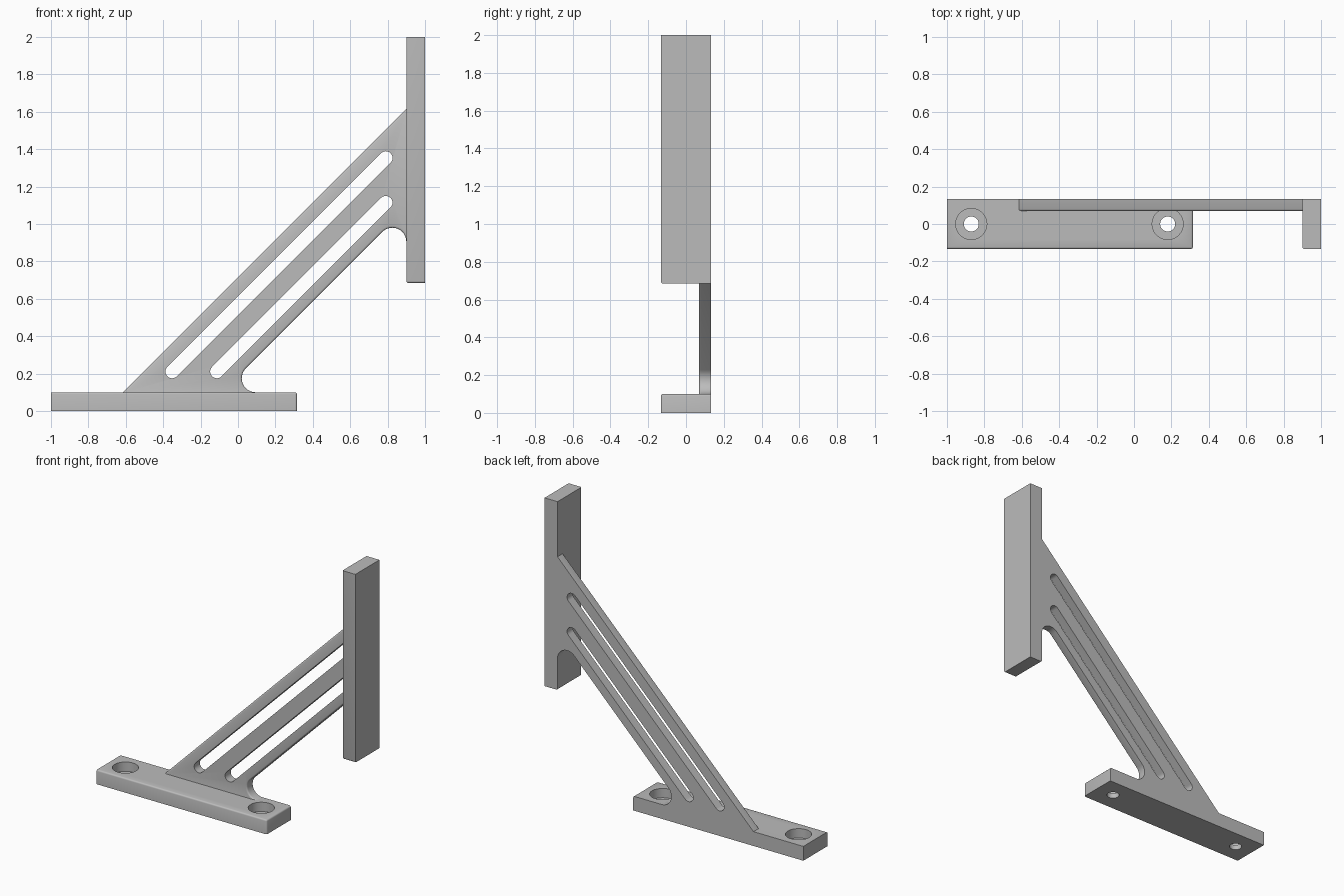
import bpy, bmesh, math
from mathutils import Matrix, Vector

if "Cube" in bpy.data.objects:
    bpy.data.objects.remove(bpy.data.objects["Cube"], do_unlink=True)

HALF = 0.133          # half depth of the mounting bars
THICK = 0.1           # bar thickness
WEB_FRONT = 0.07      # front face of the diagonal web
ROUND = 0.01          # small rounded edges

grey = bpy.data.materials.new("plain_grey")
grey.use_nodes = True
grey.diffuse_color = (0.5, 0.5, 0.5, 1)
grey.node_tree.nodes["Principled BSDF"].inputs["Base Color"].default_value = (0.5, 0.5, 0.5, 1)

# Maps the horizontal bar onto the vertical bar: x -> 1 - z, z -> 1 - x
SWAP = Matrix(((0, 0, -1, 1), (0, 1, 0, 0), (-1, 0, 0, 1), (0, 0, 0, 1)))


def add_object(name, bm):
    bmesh.ops.recalc_face_normals(bm, faces=bm.faces)
    mesh = bpy.data.meshes.new(name)
    bm.to_mesh(mesh)
    bm.free()
    mesh.materials.append(grey)
    obj = bpy.data.objects.new(name, mesh)
    bpy.context.collection.objects.link(obj)
    return obj


def prism(outline, y0, y1):
    """Extrude an x-z outline from y0 to y1."""
    bm = bmesh.new()
    face = bm.faces.new([bm.verts.new((x, y0, z)) for x, z in outline])
    new = bmesh.ops.extrude_face_region(bm, geom=[face])["geom"]
    bmesh.ops.translate(bm, vec=(0, y1 - y0, 0),
                        verts=[v for v in new if isinstance(v, bmesh.types.BMVert)])
    bmesh.ops.recalc_face_normals(bm, faces=bm.faces)
    return bm


def round_edges(bm, rule):
    edges = [e for e in bm.edges if rule(*[v.co for v in e.verts])]
    bmesh.ops.bevel(bm, geom=edges, offset=ROUND, segments=3, profile=0.5, affect='EDGES')


def arc(cx, cz, r, start, end, steps=12):
    angles = [math.radians(start + (end - start) * i / steps) for i in range(steps + 1)]
    return [(cx + r * math.cos(a), cz + r * math.sin(a)) for a in angles]


def cut(target, cutter):
    mod = target.modifiers.new("cut", 'BOOLEAN')
    mod.operation = 'DIFFERENCE'
    mod.solver = 'EXACT'
    mod.object = cutter
    bpy.context.view_layer.objects.active = target
    bpy.ops.object.modifier_apply(modifier=mod.name)


def cut_and_discard(target, cutter):
    cutter.hide_render = True
    cut(target, cutter)
    bpy.data.objects.remove(cutter, do_unlink=True)


def cylinder(x, z0, z1, r, matrix):
    bm = bmesh.new()
    place = Matrix.Translation((x, 0, (z0 + z1) / 2))
    bmesh.ops.create_cone(bm, cap_ends=True, segments=48, radius1=r, radius2=r,
                          depth=z1 - z0, matrix=place)
    bm.transform(matrix)
    return add_object("hole_cutter", bm)


# Mounting bar: sharp at the back, the mounting face and the far end
def make_bar(name, matrix):
    bm = prism([(-1, 0), (0.315, 0), (0.315, THICK), (-1, THICK)], -HALF, HALF)

    def exposed(a, b):
        mid = (a + b) / 2
        return mid.y < HALF - 0.01 and mid.z > 0.01 and mid.x > -0.99
    round_edges(bm, exposed)
    bm.transform(matrix)
    return add_object(name, bm)


def drill(bar, matrix):
    for x in (-0.87, 0.18):
        cut_and_discard(bar, cylinder(x, -0.1, 0.2, 0.04, matrix))
        cut_and_discard(bar, cylinder(x, 0.035, 0.2, 0.083, matrix))


base = make_bar("base_bar", Matrix.Identity(4))
upright = make_bar("upright_bar", SWAP)

# Diagonal web with filleted inner corners, ends first sunk into the bars
outline = [(-0.665, 0.05), (0.95, 1.665), (0.95, 0.905)]
outline += arc(0.825, 0.905, 0.075, 0, 135)
outline += arc(0.095, 0.175, 0.075, 135, 270)
outline += [(0.095, 0.05)]
bm = prism(outline, WEB_FRONT, HALF)


def web_rim(a, b):
    mid = (a + b) / 2
    on_front = max(a.y, b.y) < WEB_FRONT + 0.001
    return on_front and mid.x < 0.949 and mid.z > 0.051 and abs(a.x - b.x) > 1e-5 \
        and abs(a.z - b.z) > 1e-5


round_edges(bm, web_rim)
web = add_object("diagonal_web", bm)

# Two long slots with round ends
for x in (-0.352, -0.113):
    z, top_x, r = 0.211, 0.79, 0.036
    slot = arc(x, z, r, 135, 315) + arc(top_x, z + top_x - x, r, -45, 135)
    cut_and_discard(web, add_object("slot_cutter", prism(slot, 0, 0.3)))

# Trim the web to the bars, then drill the counterbored screw holes
cut(web, base)
cut(web, upright)
drill(base, Matrix.Identity(4))
drill(upright, SWAP)

# Smooth the round parts, keep corners sharp
bpy.ops.object.select_all(action='DESELECT')
for obj in (base, upright, web):
    obj.select_set(True)
bpy.context.view_layer.objects.active = base
bpy.ops.object.shade_smooth_by_angle(angle=math.radians(35))
